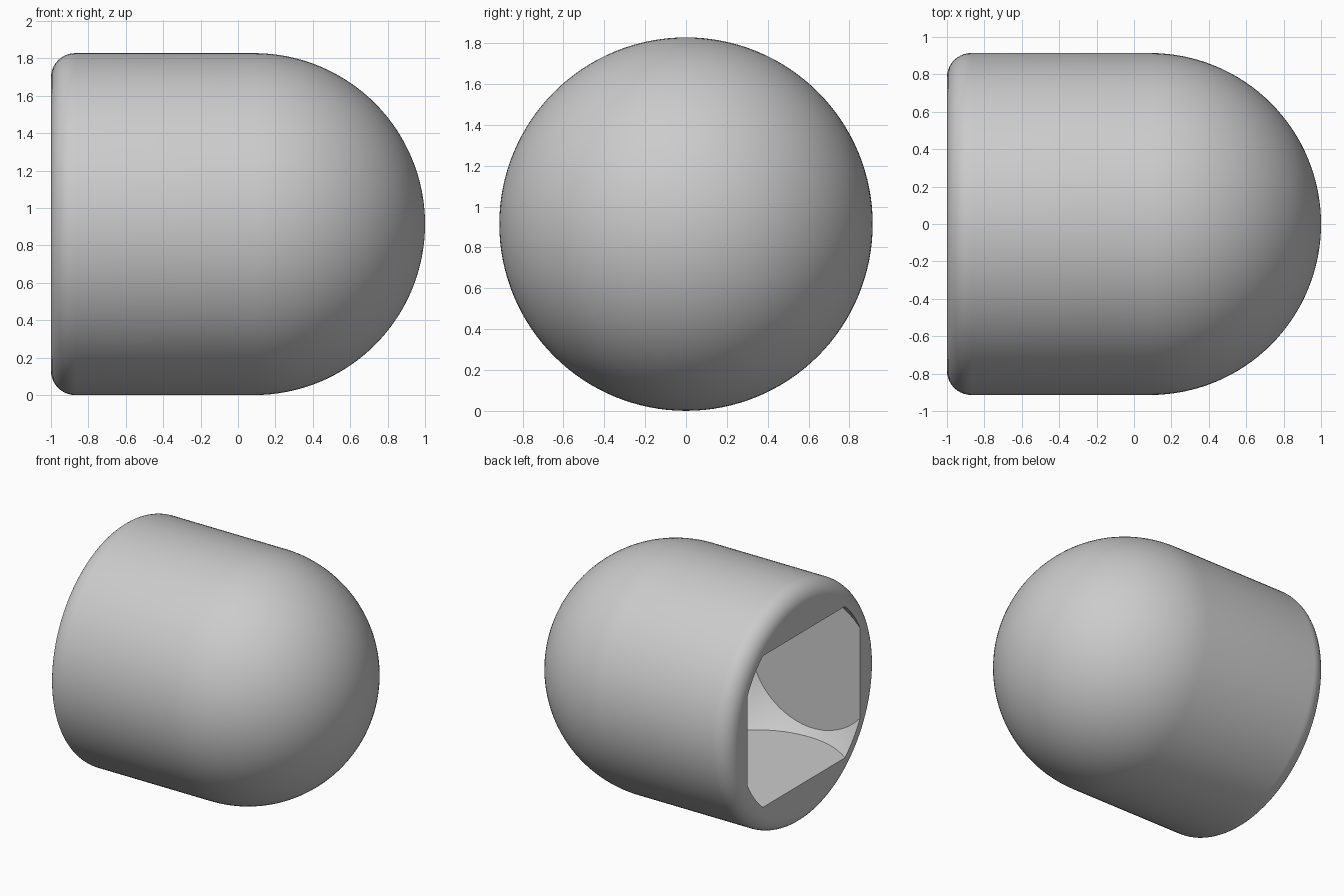
import bpy, bmesh, math
from mathutils import Vector, Matrix

cube = bpy.data.objects.get("Cube")
if cube:
    bpy.data.objects.remove(cube, do_unlink=True)

RADIUS = 0.914          # body and dome radius
DOME_X = 1 - RADIUS     # centre of the dome
FILLET = 0.13           # rounding of the open end
AXIS_Z = RADIUS
CAVITY_X, CAVITY_R = -0.6, 0.862
FLAT_Y, FLAT_Z = 0.68, 0.58

grey = bpy.data.materials.new("plain_grey")
grey.use_nodes = True
grey.diffuse_color = (0.6, 0.6, 0.6, 1)
grey.node_tree.nodes["Principled BSDF"].inputs["Base Color"].default_value = (0.6, 0.6, 0.6, 1)


def make_object(name, bm):
    bmesh.ops.recalc_face_normals(bm, faces=bm.faces)
    mesh = bpy.data.meshes.new(name)
    bm.to_mesh(mesh)
    bm.free()
    obj = bpy.data.objects.new(name, mesh)
    bpy.context.collection.objects.link(obj)
    obj.location.z = AXIS_Z
    mesh.materials.append(grey)
    return obj


def arc(cx, cr, radius, start, end, steps):
    """Points (x, r) on an arc, angles in degrees from +x."""
    angles = [math.radians(start + (end - start) * i / steps) for i in range(steps + 1)]
    return [(cx + radius * math.cos(a), cr + radius * math.sin(a)) for a in angles]


# Rounded cap: revolve dome, straight wall and filleted end about x
profile = arc(DOME_X, 0, RADIUS, 0, 90, 32)
profile += arc(FILLET - 1, RADIUS - FILLET, FILLET, 90, 180, 10) + [(-1, 0)]
bm = bmesh.new()
verts = [bm.verts.new((x, 0, r)) for x, r in profile]
edges = [bm.edges.new(pair) for pair in zip(verts, verts[1:])]
bmesh.ops.spin(bm, geom=verts + edges, cent=(0, 0, 0), axis=(1, 0, 0),
               angle=math.tau, steps=128, use_merge=False)
bmesh.ops.remove_doubles(bm, verts=bm.verts, dist=1e-5)
body = make_object("rounded_cap", bm)

# Socket cutter: a ball flattened on four sides
bm = bmesh.new()
bmesh.ops.create_uvsphere(bm, u_segments=96, v_segments=49, radius=CAVITY_R,
                          matrix=Matrix.Translation((CAVITY_X, 0, 0))
                          @ Matrix.Rotation(math.pi / 2, 4, 'Y'))
for direction, distance in ((Vector((0, 1, 0)), FLAT_Y), (Vector((0, 0, 1)), FLAT_Z)):
    for side in (1, -1):
        normal = direction * side
        bmesh.ops.bisect_plane(bm, geom=bm.verts[:] + bm.edges[:] + bm.faces[:],
                               plane_co=normal * distance, plane_no=normal,
                               clear_outer=True)
        rim = [e for e in bm.edges if e.is_boundary]
        bmesh.ops.edgeloop_fill(bm, edges=rim)
cutter = make_object("socket_cutter", bm)
cutter.hide_render = True

# Hollow the cap and bake the result
cut = body.modifiers.new("socket", 'BOOLEAN')
cut.operation = 'DIFFERENCE'
cut.solver = 'EXACT'
cut.object = cutter
bpy.context.view_layer.update()
bpy.ops.object.select_all(action='DESELECT')
body.select_set(True)
bpy.context.view_layer.objects.active = body
bpy.ops.object.modifier_apply(modifier=cut.name)
bpy.data.objects.remove(cutter, do_unlink=True)
bpy.ops.object.shade_smooth_by_angle(angle=math.radians(30))
